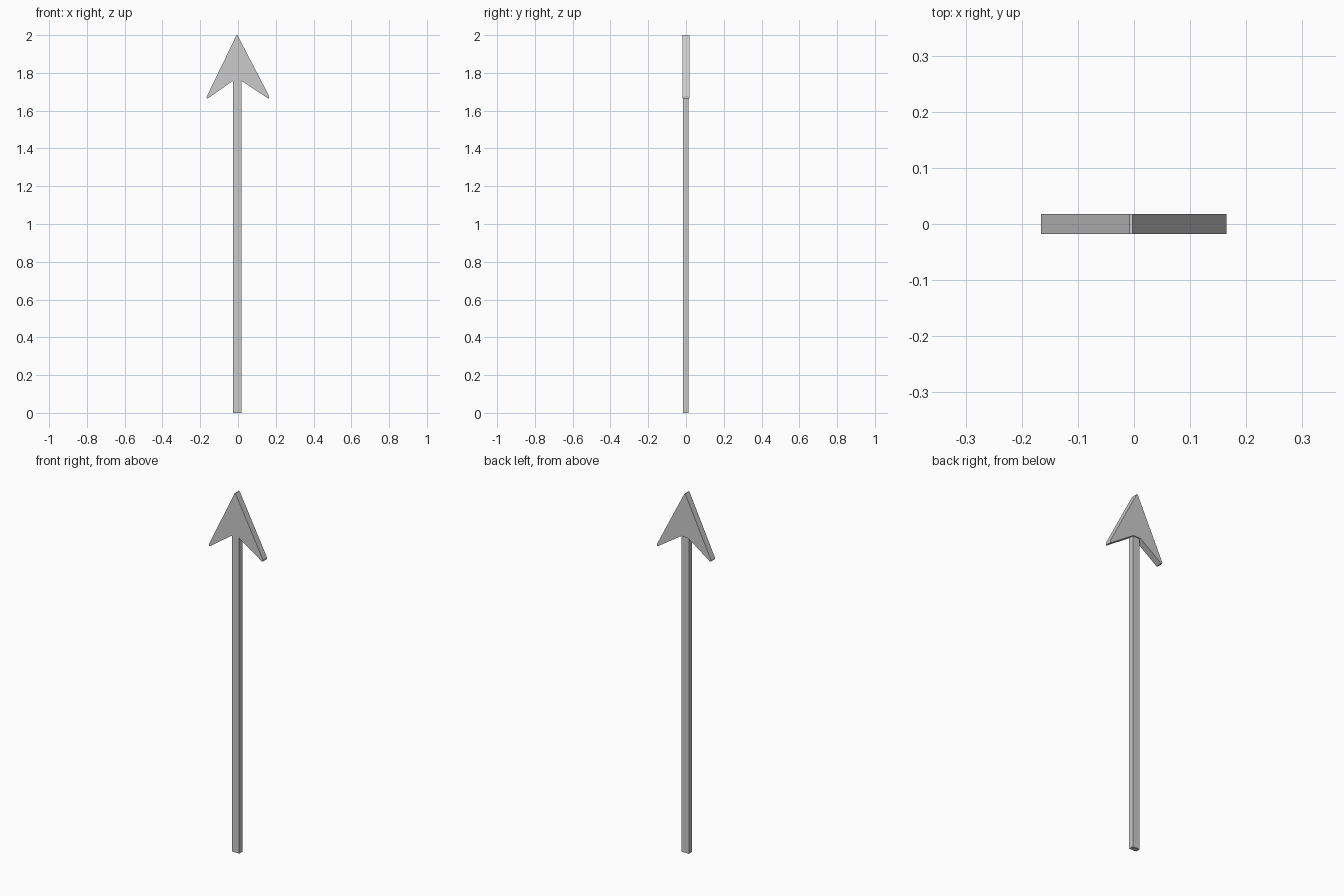
import bpy
import bmesh

if "Cube" in bpy.data.objects:
    bpy.data.objects.remove(bpy.data.objects["Cube"])


def prism(name, outline, lo, hi, axis):
    """Extrude a flat outline from lo to hi along y or z."""
    def place(p, d):
        return (p[0], d, p[1]) if axis == "y" else (p[0], p[1], d)

    bm = bmesh.new()
    face = bm.faces.new([bm.verts.new(place(p, lo)) for p in outline])
    top = bmesh.ops.extrude_face_region(bm, geom=[face])["geom"]
    shift = (0, hi - lo, 0) if axis == "y" else (0, 0, hi - lo)
    bmesh.ops.translate(bm, vec=shift,
                        verts=[v for v in top if isinstance(v, bmesh.types.BMVert)])
    bmesh.ops.recalc_face_normals(bm, faces=bm.faces)
    mesh = bpy.data.meshes.new(name)
    bm.to_mesh(mesh)
    bm.free()
    obj = bpy.data.objects.new(name, mesh)
    bpy.context.collection.objects.link(obj)
    return obj


# Barbed head with blunted tips
head_outline = [
    (-0.008, 2.0), (-0.003, 2.0),
    (0.165, 1.677), (0.165, 1.665), (0.159, 1.665),
    (0.018, 1.758), (-0.027, 1.758),
    (-0.159, 1.665), (-0.165, 1.665), (-0.166, 1.674),
]
prism("arrow_head", head_outline, -0.018, 0.018, "y")

# Long square-edged shaft
shaft_outline = [(-0.026, -0.015), (0.018, -0.015), (0.018, 0.012), (-0.026, 0.012)]
prism("arrow_shaft", shaft_outline, 0.0, 1.765, "z")
